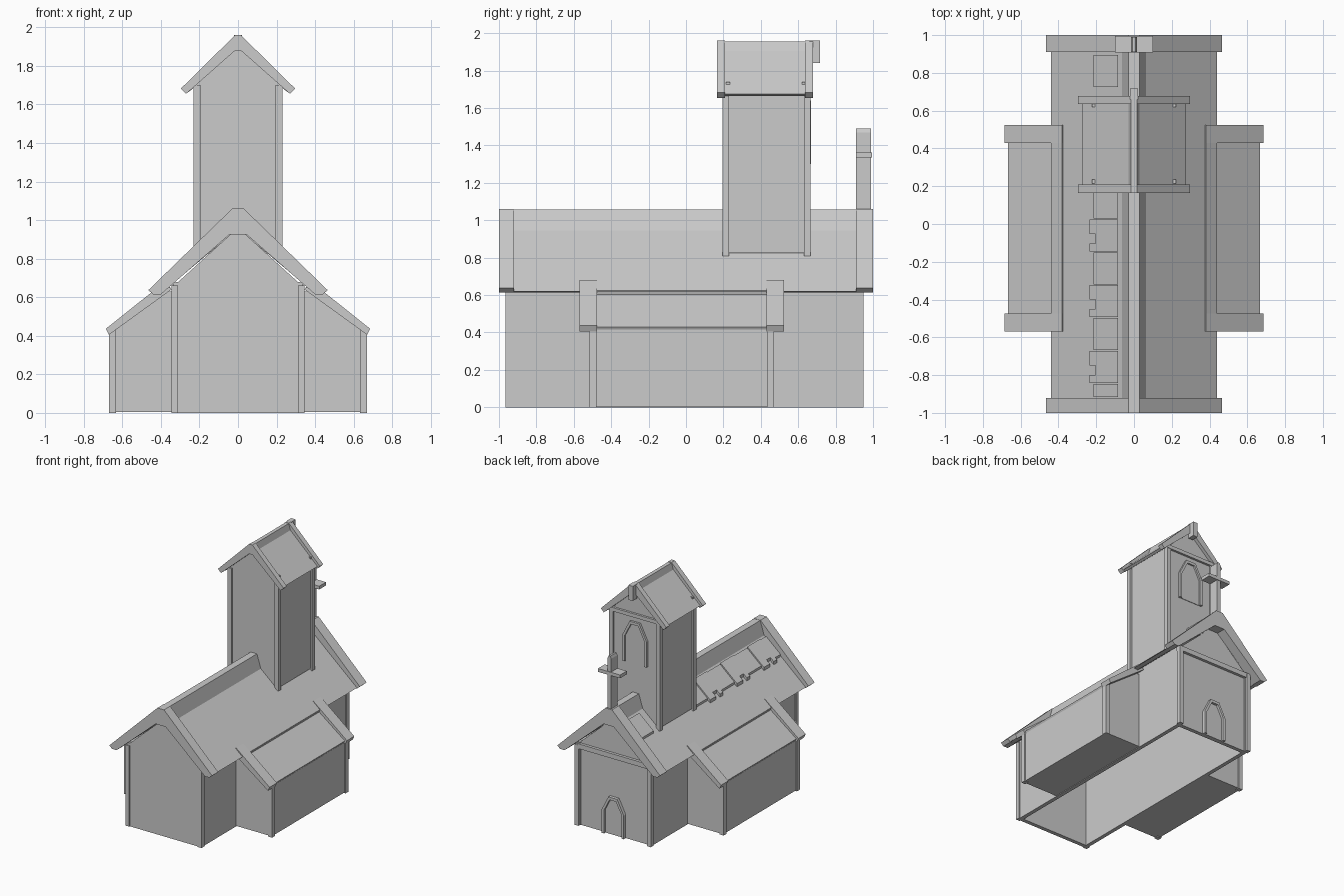
import bpy, bmesh

if "Cube" in bpy.data.objects:
    bpy.data.objects.remove(bpy.data.objects["Cube"])


def extrude(name, pts, y0, y1):
    """Extrude an (x, z) outline along y."""
    bm = bmesh.new()
    face = bm.faces.new([bm.verts.new((x, y0, z)) for x, z in pts])
    out = bmesh.ops.extrude_face_region(bm, geom=[face])["geom"]
    for v in out:
        if isinstance(v, bmesh.types.BMVert):
            v.co.y = y1
    bmesh.ops.recalc_face_normals(bm, faces=bm.faces)
    me = bpy.data.meshes.new(name)
    bm.to_mesh(me)
    bm.free()
    ob = bpy.data.objects.new(name, me)
    bpy.context.collection.objects.link(ob)
    return ob


def box(name, x0, x1, y0, y1, z0, z1):
    return extrude(name, [(x0, z0), (x1, z0), (x1, z1), (x0, z1)], y0, y1)


def gable(name, half, y0, y1):
    """Extrude a right-half outline mirrored across x = 0."""
    return extrude(name, half + [(-x, z) for x, z in reversed(half)], y0, y1)


def chevron(name, outer, inner, y0, y1):
    """Roof band: outer and inner right-half lines, both from the ridge down."""
    mir = lambda p: [(-x, z) for x, z in p]
    pts = mir(outer)[::-1] + outer + inner[::-1] + mir(inner) 
    return extrude(name, pts, y0, y1)


def arch_frame(name, w, z0, h, y0, y1, t=0.022):
    """Raised arched surround with a slightly recessed panel."""
    def half(a):
        return [(w - a, z0), (w - a, z0 + h * 0.62), (w * 0.4 - a * 0.5, z0 + h - a)]
    chevron(name + "_frame", half(0)[::-1], half(t)[::-1], y0, y1)
    gable(name + "_panel", half(t), y0, y0 + (y1 - y0) * 0.3)


# Nave walls, open underneath
for s in (-1, 1):
    box("nave_side_wall", min(s * .305, s * .337), max(s * .305, s * .337), -.955, .93, 0, .68)
wall = [(.337, 0), (.337, .655), (.04, .925)]
gable("nave_front_wall", wall, -.957, -.925)
gable("nave_back_wall", wall, .89, .922)
for x in (-.345, .31):
    for y in (-.965, .912):
        box("nave_corner_post", x, x + .035, y, y + .036, 0, .66)
box("nave_tie_beam", -.345, .345, .91, .945, .63, .67)
arch_frame("door", .1, 0, .31, .92, .948)

# Nave roof: end trims, recessed slabs and tapered ridge
for y0, y1 in ((-1, -.92), (.91, 1)):
    chevron("nave_roof_trim", [(.03, 1.06), (.465, .637), (.44, .615)],
            [(.045, .925), (.4, .615)], y0, y1)
chevron("nave_roof", [(.03, .975), (.44, .62)], [(.03, .93), (.405, .615)], -.93, .92)
gable("nave_ridge", [(.07, .925), (.028, 1.058)], -.93, .92)

# Row of loose shingles on the left slope
def roof_z(x):
    return .975 - (abs(x) - .03) * .866

for i in range(11):
    y0, y1 = max(-.93 + .174 * i - .085, -.915), min(-.93 + .174 * i + .084, .905)
    if y1 < .21 or y0 > .62:
        xo, t = (-.235, .026) if i % 2 else (-.215, .018)
        ym = y0 + (y1 - y0) * .4
        cuts = [(y0, ym - .025), (ym - .025, ym + .025), (ym + .025, y1)] if i % 2 else [(y0, y1)]
        for k, (a, b) in enumerate(cuts):
            x = xo + (.03 if k == 1 else 0)
            extrude("shingle", [(x, roof_z(x) - .01), (-.085, roof_z(.085) - .01),
                                (-.085, roof_z(.085) + t), (x, roof_z(x) + t)], a, b)

# Gable cross
box("cross_upright", -.016, .016, .91, .99, 1.0, 1.47)
gable("cross_tip", [(.016, 1.47), (.008, 1.49)], .91, .99)
box("cross_arm", -.1, .1, .908, .995, 1.335, 1.362)

# Side aisles
for s in (-1, 1):
    def side(name, pts, y0, y1):
        extrude(name, [(s * x, z) for x, z in pts], y0, y1)
    side("aisle_body", [(.32, .005), (.66, .005), (.66, .415), (.36, .63), (.32, .63)], -.507, .462)
    for y in (-.515, .433):
        side("aisle_post", [(.633, 0), (.67, 0), (.67, .42), (.633, .44)], y, y + .037)
    for y in (-.57, .43):
        side("aisle_roof_trim", [(.38, .68), (.685, .437), (.67, .405), (.345, .64)], y, y + .095)
    side("aisle_roof", [(.39, .637), (.667, .43), (.655, .408), (.35, .62)], -.49, .44)
    side("aisle_roof_strip", [(.38, .677), (.44, .625), (.43, .59), (.35, .65)], -.49, .44)

# Tower
gable("tower_body", [(.215, .825), (.215, 1.7), (.02, 1.885)], .205, .65)
for x in (-.23, .195):
    for y in (.195, .63):
        box("tower_post", x, x + .035, y, y + .035, .81, 1.7)
    for y in (.215, .62):
        box("roof_peg", x + .008, x + .027, y, y + .02, 1.69, 1.74)
box("tower_tie_beam", -.225, .225, .64, .668, 1.68, 1.71)
arch_frame("tower_window", .11, 1.3, .34, .648, .668)

# Tower roof
for y0, y1 in ((.165, .208), (.635, .678)):
    chevron("tower_roof_trim", [(.015, 1.96), (.297, 1.682), (.27, 1.655)],
            [(.015, 1.88), (.255, 1.668)], y0, y1)
chevron("tower_roof", [(.01, 1.925), (.275, 1.675)], [(.01, 1.885), (.255, 1.665)], .2, .64)
gable("tower_ridge", [(.035, 1.89), (.015, 1.957)], .2, .64)
box("tower_finial", -.02, .02, .66, .717, 1.84, 1.96)
